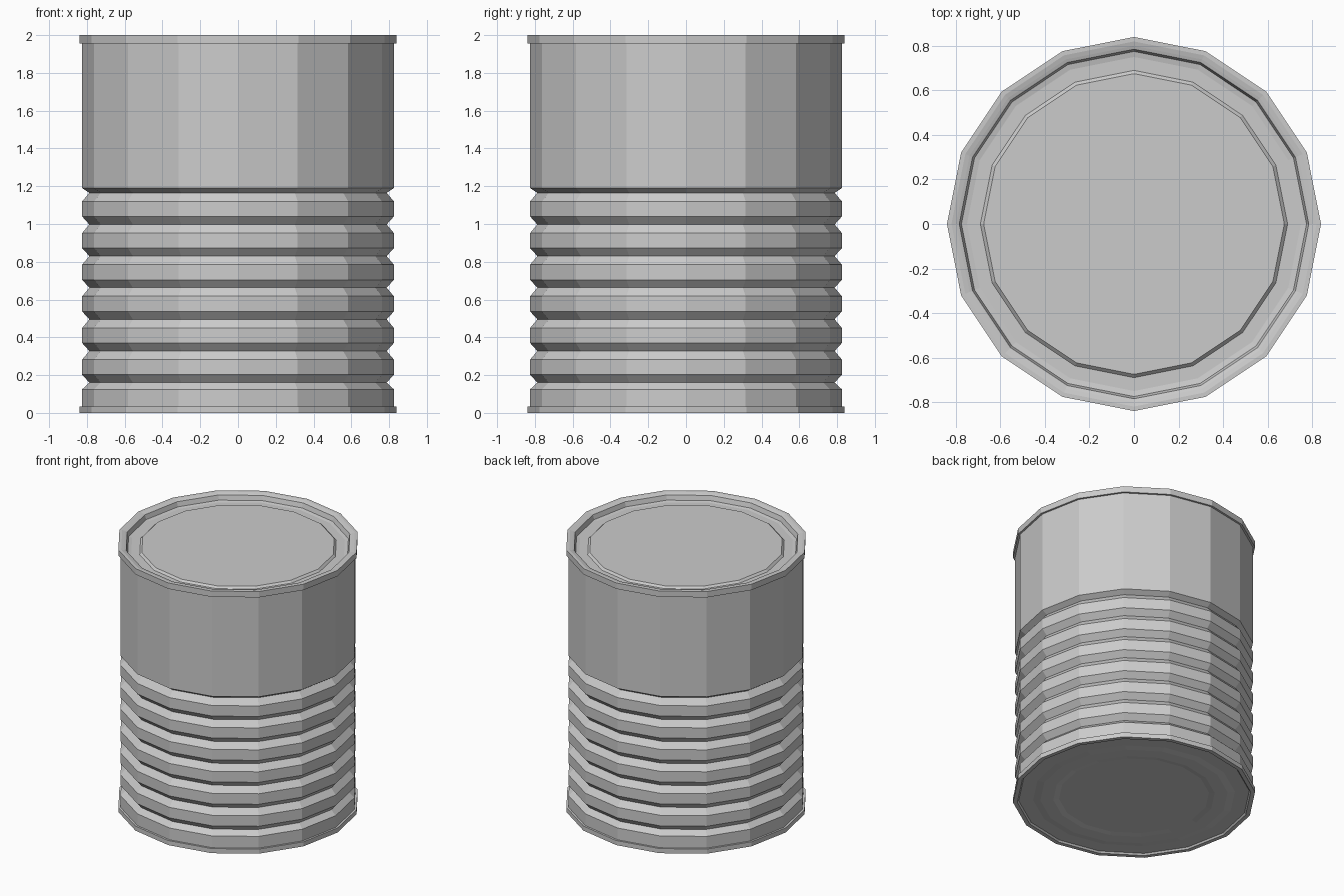
import bpy, bmesh
from math import cos, sin, tau

if "Cube" in bpy.data.objects:
    bpy.data.objects.remove(bpy.data.objects["Cube"])

SIDES = 16


def lathe(name, profile, cap_start=False, cap_end=False):
    """Revolve an (r, z) profile, listed bottom to top along the outside."""
    bm = bmesh.new()
    rings = [[bm.verts.new((r * cos(tau * i / SIDES), r * sin(tau * i / SIDES), z))
              for i in range(SIDES)] for r, z in profile]
    for a, b in zip(rings, rings[1:]):
        for i in range(SIDES):
            j = (i + 1) % SIDES
            bm.faces.new((a[i], a[j], b[j], b[i]))
    if cap_start:
        bm.faces.new(rings[0][::-1])
    if cap_end:
        bm.faces.new(rings[-1])
    mesh = bpy.data.meshes.new(name)
    bm.to_mesh(mesh)
    bm.free()
    obj = bpy.data.objects.new(name, mesh)
    bpy.context.collection.objects.link(obj)
    return obj


# Can wall: bottom rim, seven V grooves, plain upper wall, top rim
R_RIM, R_BODY, R_GROOVE = 0.84, 0.825, 0.787
wall = [(R_RIM, 0), (R_RIM, 0.035), (R_BODY, 0.035)]
for k in range(7):
    z = 0.16 + k * 0.1675
    low = 0.035 if k == 0 else 0.045
    high = 0.025 if k == 6 else 0.042
    wall += [(R_BODY, z - low), (R_GROOVE, z), (R_BODY, z + high)]
wall += [(R_BODY, 1.955), (R_RIM, 1.955), (R_RIM, 2.0)]
lathe("can_wall", wall)

# Top lid: rolled rim, recessed channel and stepped centre panel
lathe("top_lid", [(0.84, 2.0), (0.82, 2.0), (0.80, 1.995), (0.785, 1.99), (0.775, 1.955),
                  (0.75, 1.95), (0.69, 1.95), (0.675, 1.965), (0.665, 1.965)],
      cap_end=True)

# Base: shallow stepped rings around a flat centre
lathe("base", [(0.52, 0.012), (0.56, 0.006), (0.65, 0.006), (0.70, 0.012),
               (0.80, 0.012), (0.81, 0.0), (0.84, 0.0)], cap_start=True)
